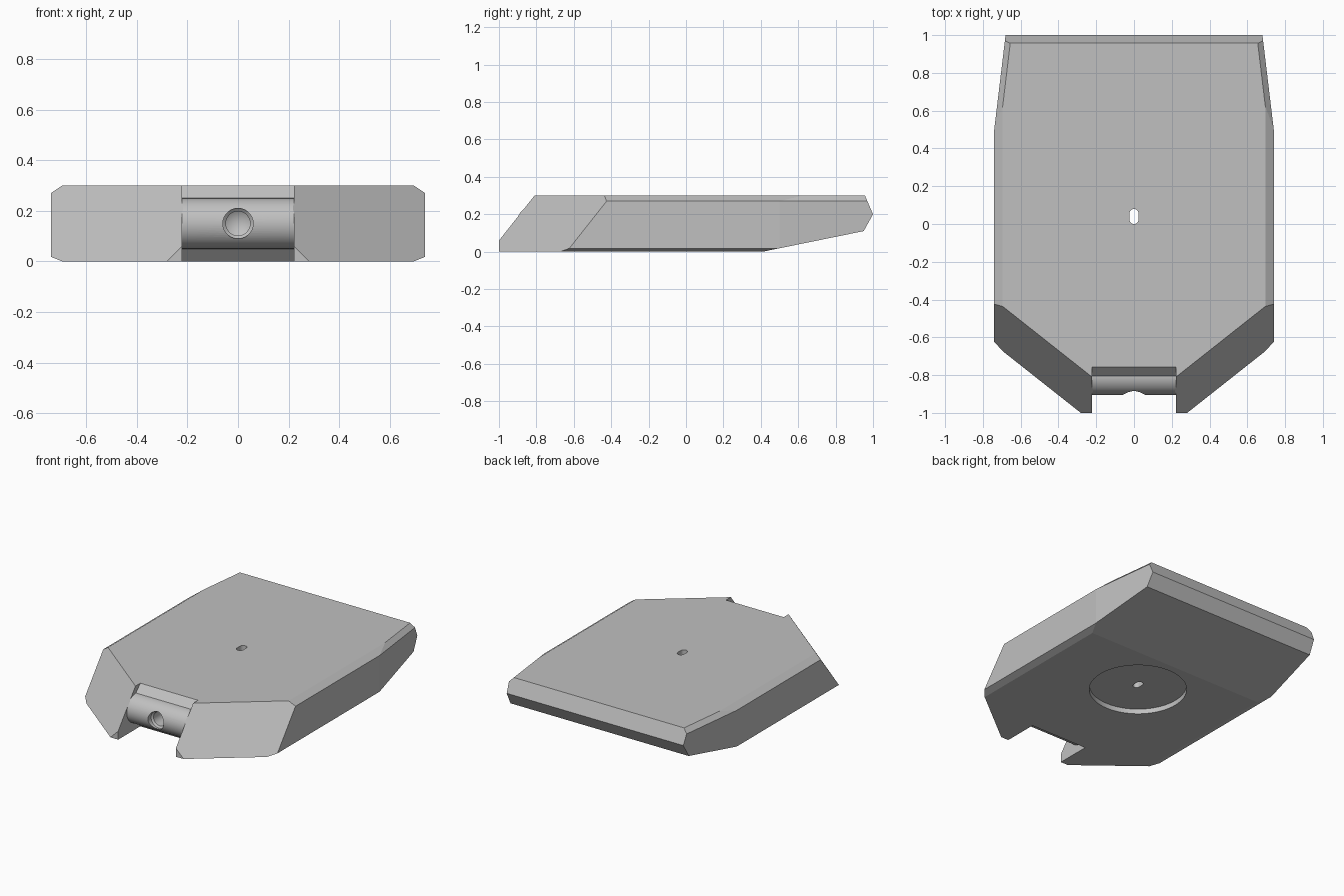
import bpy, bmesh, math
from mathutils import Vector

cube = bpy.data.objects.get("Cube")
if cube:
    bpy.data.objects.remove(cube, do_unlink=True)

grey = bpy.data.materials.new("plain grey")
grey.use_nodes = True
grey.diffuse_color = (0.53, 0.53, 0.53, 1)
grey.node_tree.nodes["Principled BSDF"].inputs["Base Color"].default_value = (0.53, 0.53, 0.53, 1)


def make_object(name, bm):
    bmesh.ops.recalc_face_normals(bm, faces=bm.faces[:])
    mesh = bpy.data.meshes.new(name)
    bm.to_mesh(mesh)
    bm.free()
    mesh.materials.append(grey)
    obj = bpy.data.objects.new(name, mesh)
    bpy.context.collection.objects.link(obj)
    return obj


def prism(name, points, direction):
    """Extrude a flat outline along a direction."""
    bm = bmesh.new()
    face = bm.faces.new([bm.verts.new(p) for p in points])
    ext = bmesh.ops.extrude_face_region(bm, geom=[face])
    moved = [v for v in ext["geom"] if isinstance(v, bmesh.types.BMVert)]
    bmesh.ops.translate(bm, verts=moved, vec=direction)
    return make_object(name, bm)


def arc(radius, start, end, steps):
    for i in range(steps + 1):
        a = math.radians(start + (end - start) * i / steps)
        yield radius * math.cos(a), radius * math.sin(a)


def slice_off(bm, point, normal):
    """Trim everything beyond a plane and cap the opening."""
    bmesh.ops.bisect_plane(bm, geom=bm.verts[:] + bm.edges[:] + bm.faces[:],
                           dist=1e-5, plane_co=point,
                           plane_no=Vector(normal).normalized(), clear_outer=True)
    rim = [e for e in bm.edges if e.is_boundary]
    bmesh.ops.holes_fill(bm, edges=rim, sides=0)


def subtract(target, cutter):
    cutter.hide_render = True
    mod = target.modifiers.new("cut", 'BOOLEAN')
    mod.operation = 'DIFFERENCE'
    mod.solver = 'EXACT'
    mod.object = cutter
    bpy.context.view_layer.objects.active = target
    bpy.ops.object.modifier_apply(modifier=mod.name)
    bpy.data.objects.remove(cutter, do_unlink=True)


# Body: side profile extruded across the width
W = 0.74
profile = [(-1, 0), (0.41, 0), (0.95, 0.11), (1, 0.2), (0.957, 0.3), (-1, 0.3)]
base = prism("body", [(-W, y, z) for y, z in profile], (2 * W, 0, 0))
bm = bmesh.new()
bm.from_mesh(base.data)
bpy.data.objects.remove(base, do_unlink=True)
# Rear tapers, edge chamfers and sloping front corners, on both sides
for s in (1, -1):
    slice_off(bm, (s * W, 0.5, 0), (s, 0.12, 0))
    slice_off(bm, (s * W, 0, 0.27), (s * 0.03, 0, 0.045))
    slice_off(bm, (s * W, 0.5, 0.27), (s, 0.12, 1))
    slice_off(bm, (s * W, 0, 0.018), (s * 0.018, 0, -0.045))
    slice_off(bm, (s * 0.222, -0.81, 0.3), (s * 0.79, -1, 0.79))
body = make_object("body", bm)

# Front notch, leaving a rounded hinge barrel
N = 0.222
outline = [(-1.2, -0.1), (-0.66, -0.1)]
outline += [(-0.805 + y, 0.15 + z) for y, z in arc(0.1, 270, 90, 32)]
outline += [(-0.66, 0.4), (-1.2, 0.4)]
subtract(body, prism("notch_cutter", [(-N, y, z) for y, z in outline], (2 * N, 0, 0)))

# Counterbored hole with a conical end in the barrel
bm = bmesh.new()
steps = [(0, -1.1), (0.06, -1.1), (0.06, -0.87), (0.048, -0.86), (0.048, -0.6), (0, -0.57)]
verts = [bm.verts.new((r, y, 0.15)) for r, y in steps]
edges = [bm.edges.new(pair) for pair in zip(verts, verts[1:])]
bmesh.ops.spin(bm, geom=verts + edges, cent=(0, 0, 0.15), axis=(0, 1, 0),
               angle=math.tau, steps=64)
bmesh.ops.remove_doubles(bm, verts=bm.verts[:], dist=1e-5)
subtract(body, make_object("hole_cutter", bm))

# Shallow round recess underneath
ring = [(x, 0.04 + y, -0.1) for x, y in arc(0.315, 0, 360, 72)][:-1]
subtract(body, prism("recess_cutter", ring, (0, 0, 0.135)))

# Small slot right through the middle
slot = [(x, 0.056 + y, -0.1) for x, y in arc(0.024, 0, 180, 12)]
slot += [(x, 0.024 + y, -0.1) for x, y in arc(0.024, 180, 360, 12)]
subtract(body, prism("slot_cutter", slot, (0, 0, 0.6)))

# Smooth the round parts, keep the facets crisp
bpy.ops.object.select_all(action='DESELECT')
body.select_set(True)
bpy.context.view_layer.objects.active = body
bpy.ops.object.shade_smooth_by_angle(angle=math.radians(6))
